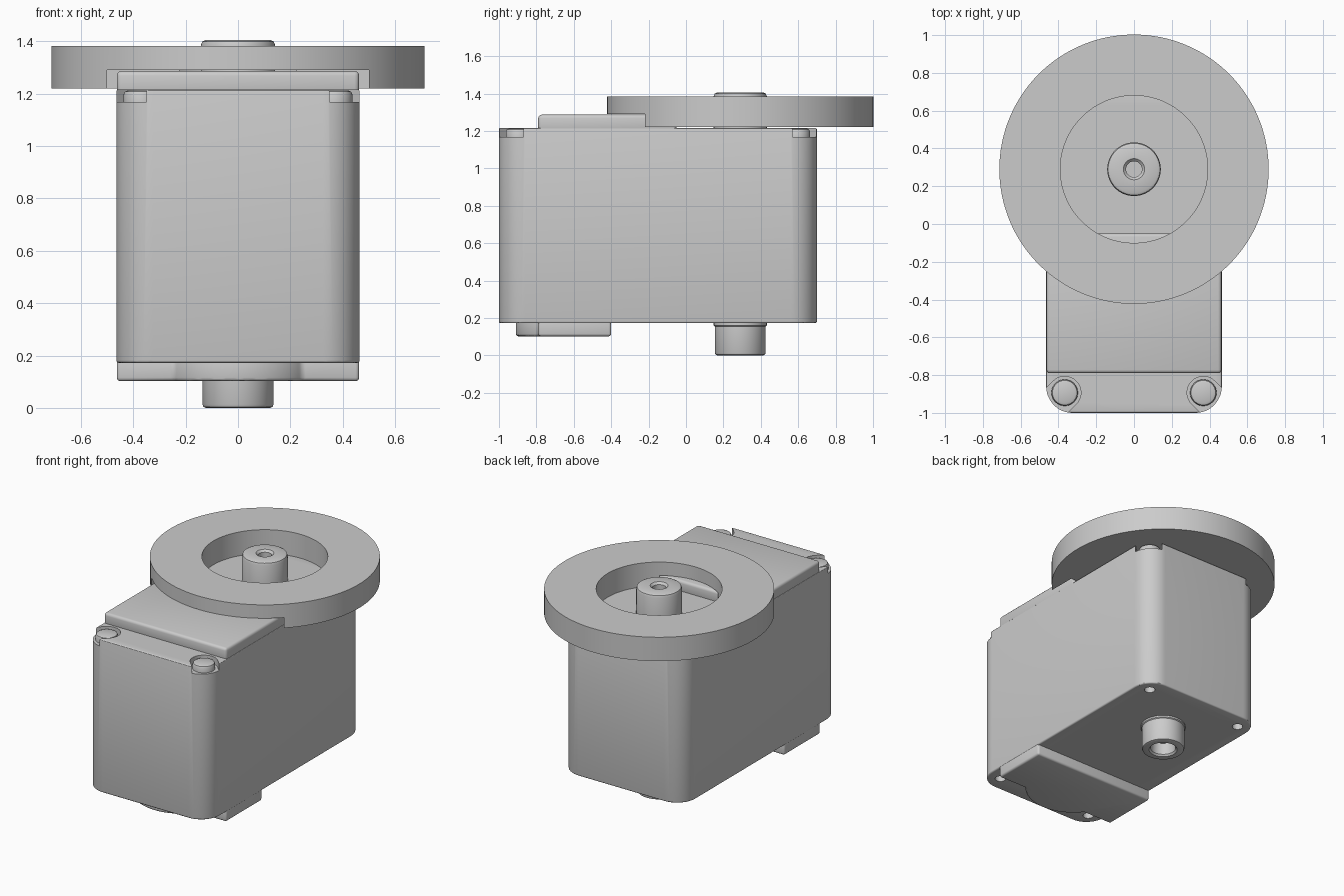
import bpy, bmesh, math

if "Cube" in bpy.data.objects:
    bpy.data.objects.remove(bpy.data.objects["Cube"])

AXIS_Y = 0.29                      # shaft and wheel centre
Z0, Z1 = 0.172, 1.217              # housing bottom and top
SCREWS = [(sx * 0.367, y, sx, sy) for sx in (-1, 1) for y, sy in ((-0.893, -1), (0.593, 1))]


def finish(ob, bm):
    bmesh.ops.recalc_face_normals(bm, faces=bm.faces)
    bm.to_mesh(ob.data)
    bm.free()
    return ob


def new(name):
    ob = bpy.data.objects.new(name, bpy.data.meshes.new(name))
    bpy.context.collection.objects.link(ob)
    return ob


def prism(name, outline, z0, z1):
    bm = bmesh.new()
    face = bm.faces.new([bm.verts.new((x, y, z0)) for x, y in outline])
    ext = bmesh.ops.extrude_face_region(bm, geom=[face])
    for v in ext["geom"]:
        if isinstance(v, bmesh.types.BMVert):
            v.co.z = z1
    return finish(new(name), bm)


def lathe(name, profile, x, y, n=64, closed=False):
    """Spin an (r, z) profile; r = 0 ends become the poles."""
    bm = bmesh.new()
    pts = [bm.verts.new((r, 0, z)) for r, z in profile]
    edges = [bm.edges.new(p) for p in zip(pts, pts[1:])]
    if closed:
        edges.append(bm.edges.new((pts[-1], pts[0])))
    bmesh.ops.spin(bm, geom=pts + edges, cent=(0, 0, 0), axis=(0, 0, 1),
                   angle=2 * math.pi, steps=n, use_duplicate=False)
    bmesh.ops.remove_doubles(bm, verts=bm.verts, dist=1e-5)
    bmesh.ops.translate(bm, verts=bm.verts, vec=(x, y, 0))
    return finish(new(name), bm)


def arc(cx, cy, r, a0, a1, n):
    return [(cx + r * math.cos(math.radians(a0 + (a1 - a0) * i / n)),
             cy + r * math.sin(math.radians(a0 + (a1 - a0) * i / n))) for i in range(n + 1)]


def rect(x, y0, y1):
    return [(-x, y0), (x, y0), (x, y1), (-x, y1)]


def apply(ob, kind, **settings):
    mod = ob.modifiers.new(kind, kind)
    for k, v in settings.items():
        setattr(mod, k, v)
    bpy.context.view_layer.objects.active = ob
    bpy.ops.object.modifier_apply(modifier=mod.name)


def bevel(ob, width):
    apply(ob, 'BEVEL', width=width, segments=3, limit_method='ANGLE', angle_limit=math.radians(40))


def cut(ob, cutter):
    cutter.hide_render = True
    apply(ob, 'BOOLEAN', object=cutter, operation='DIFFERENCE', solver='EXACT')
    bpy.data.objects.remove(cutter)


# housing with rounded vertical corners
R = 0.14
corners = ((0.465 - R, 0.70 - R, 0), (-0.465 + R, 0.70 - R, 90),
           (-0.465 + R, -1 + R, 180), (0.465 - R, -1 + R, 270))
housing = prism("housing", [p for cx, cy, a in corners for p in arc(cx, cy, R, a, a + 90, 12)], Z0, Z1)
bevel(housing, 0.01)

# screw pockets open to the corners, and holes underneath
for x, y, sx, sy in SCREWS:
    a = math.degrees(math.atan2(sy, sx))
    r, d = 0.086, 0.25
    slot = arc(x, y, r, a + 90, a + 270, 20)
    out = [(px + sx * d, py + sy * d) for px, py in (slot[-1], slot[0])]
    cut(housing, prism("pocket_cutter", slot + out, 1.168, 1.4))
    cut(housing, prism("hole_cutter", arc(x, y, 0.034, 0, 345, 23), 0.0, Z0 + 0.12))

# screw heads
for i, (x, y, _, _) in enumerate(SCREWS):
    lathe(f"screw_{i + 1}", [(0, 1.16), (0.07, 1.16), (0.07, 1.197), (0.065, 1.208),
                             (0.053, 1.213), (0, 1.213)], x, y, 40)

# raised top cover
cover = prism("top_cover", rect(0.463, -0.79, -0.05), Z1 - 0.02, 1.287)
bevel(cover, 0.018)

# raised bottom cover with a curved bulge towards the front
half = math.degrees(math.asin(0.245 / 0.31))
bulge = arc(0, -0.60, 0.31, 270 - half, 270 + half, 24)
foot = prism("bottom_cover", [(-0.463, -0.79)] + bulge + [(0.463, -0.79), (0.463, -0.40), (-0.463, -0.40)],
             0.102, Z0 + 0.02)
bevel(foot, 0.014)

# wheel ring, relieved below to clear the top cover
wheel = lathe("wheel_ring", [(0.39, 1.22), (0.713, 1.22), (0.713, 1.383), (0.39, 1.383)],
              0, AXIS_Y, 128, closed=True)
cut(wheel, prism("relief_cutter", rect(0.5, -0.9, -0.03), 1.1, 1.291))

# upper shaft with a countersunk hole
lathe("upper_shaft", [(0, 1.19), (0.142, 1.19), (0.142, 1.385), (0.137, 1.399), (0.125, 1.405),
                      (0.056, 1.405), (0.042, 1.391), (0.042, 1.25), (0, 1.25)], 0, AXIS_Y)

# lower shaft with a hollow end
lathe("lower_shaft", [(0, 0.19), (0.142, 0.19), (0.142, 0.16), (0.136, 0.155), (0.136, 0.014),
                      (0.132, 0.004), (0.122, 0), (0.09, 0), (0.08, 0.012), (0.075, 0.09), (0, 0.09)],
      0, AXIS_Y)

# smooth shading that keeps hard edges
bpy.ops.object.select_all(action='DESELECT')
for ob in bpy.context.collection.objects:
    ob.select_set(True)
bpy.context.view_layer.objects.active = housing
bpy.ops.object.shade_smooth_by_angle(angle=math.radians(30))
